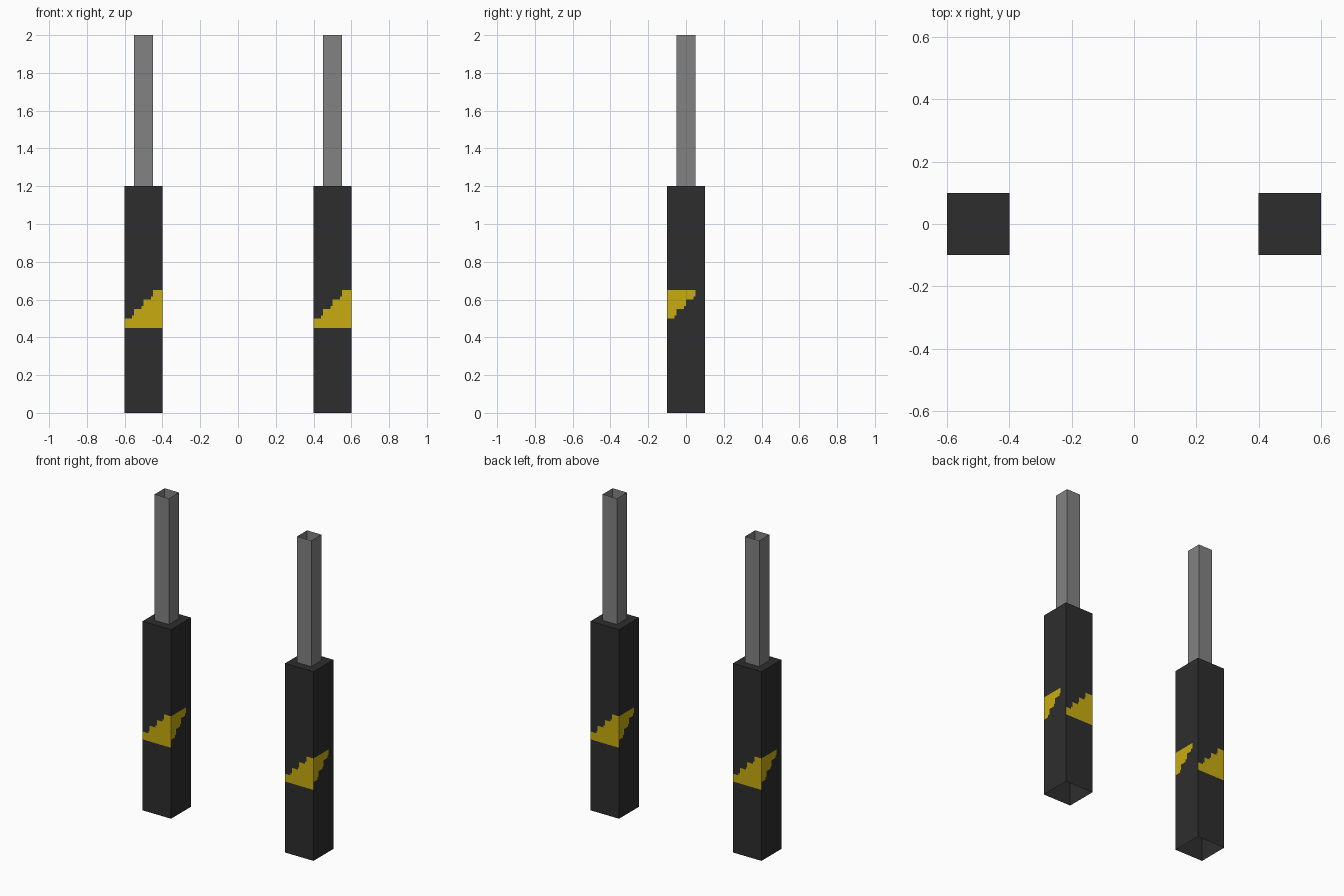
import bpy, bmesh
from mathutils import Matrix, Vector

if "Cube" in bpy.data.objects:
    bpy.data.objects.remove(bpy.data.objects["Cube"])


def make_mat(name, rgb):
    m = bpy.data.materials.new(name)
    m.diffuse_color = (*rgb, 1.0)
    m.use_nodes = True
    m.node_tree.nodes["Principled BSDF"].inputs["Base Color"].default_value = m.diffuse_color
    return m


DARK = make_mat("dark charcoal", (0.027, 0.027, 0.027))
YELLOW = make_mat("warning yellow", (0.58, 0.415, 0.005))
GRAY = make_mat("post gray", (0.225, 0.225, 0.225))

# Stepped edge of the yellow marking: height above the marking base per column
US = [0, 0.04, 0.05, 0.09, 0.10, 0.14, 0.15, 0.20]
STEPS = [0.50, 0.515, 0.55, 0.565, 0.60, 0.615, 0.65]
ZS = [0, 0.45] + STEPS + [1.2]


def finish(bm, name, x, mats):
    bmesh.ops.remove_doubles(bm, verts=bm.verts[:], dist=1e-5)
    me = bpy.data.meshes.new(name)
    bm.to_mesh(me)
    bm.free()
    for m in mats:
        me.materials.append(m)
    ob = bpy.data.objects.new(name, me)
    ob.location.x = x
    bpy.context.collection.objects.link(ob)


def walls(bm, half, us, zs, rule):
    """Four open-ended walls, each a grid; rule(side, column, z) gives the material."""
    for side in range(4):
        rot = Matrix.Rotation(side * 1.5707963267948966, 3, 'Z')
        grid = [[bm.verts.new(rot @ Vector((u - half, -half, z))) for z in zs] for u in us]
        for i in range(len(us) - 1):
            for j in range(len(zs) - 1):
                f = bm.faces.new((grid[i][j], grid[i + 1][j],
                                  grid[i + 1][j + 1], grid[i][j + 1]))
                f.material_index = rule(side, i, (zs[j] + zs[j + 1]) / 2)


def marking(side, column, z):
    """Front and back are yellow below the steps, left and right above them."""
    h = STEPS[column]
    lo, hi = (0.45, h) if side % 2 == 0 else (h, 0.65)
    return int(lo < z < hi)


for label, x in (("left", -0.5), ("right", 0.5)):
    # Lower sleeve: marked walls, closed on top and open below
    bm = bmesh.new()
    walls(bm, 0.1, US, ZS, marking)
    rim = [[(u - 0.1, -0.1) for u in US[:-1]], [(0.1, u - 0.1) for u in US[:-1]],
           [(0.1 - u, 0.1) for u in US[:-1]], [(-0.1, 0.1 - u) for u in US[:-1]]]
    bm.faces.new([bm.verts.new((px, py, 1.2)) for row in rim for px, py in row])
    finish(bm, label + "_sleeve", x, (DARK, YELLOW))

    # Upper post: thin open square tube
    bm = bmesh.new()
    walls(bm, 0.05, [0, 0.1], [1.2, 2.0], lambda s, c, z: 0)
    finish(bm, label + "_upper_post", x, (GRAY,))
